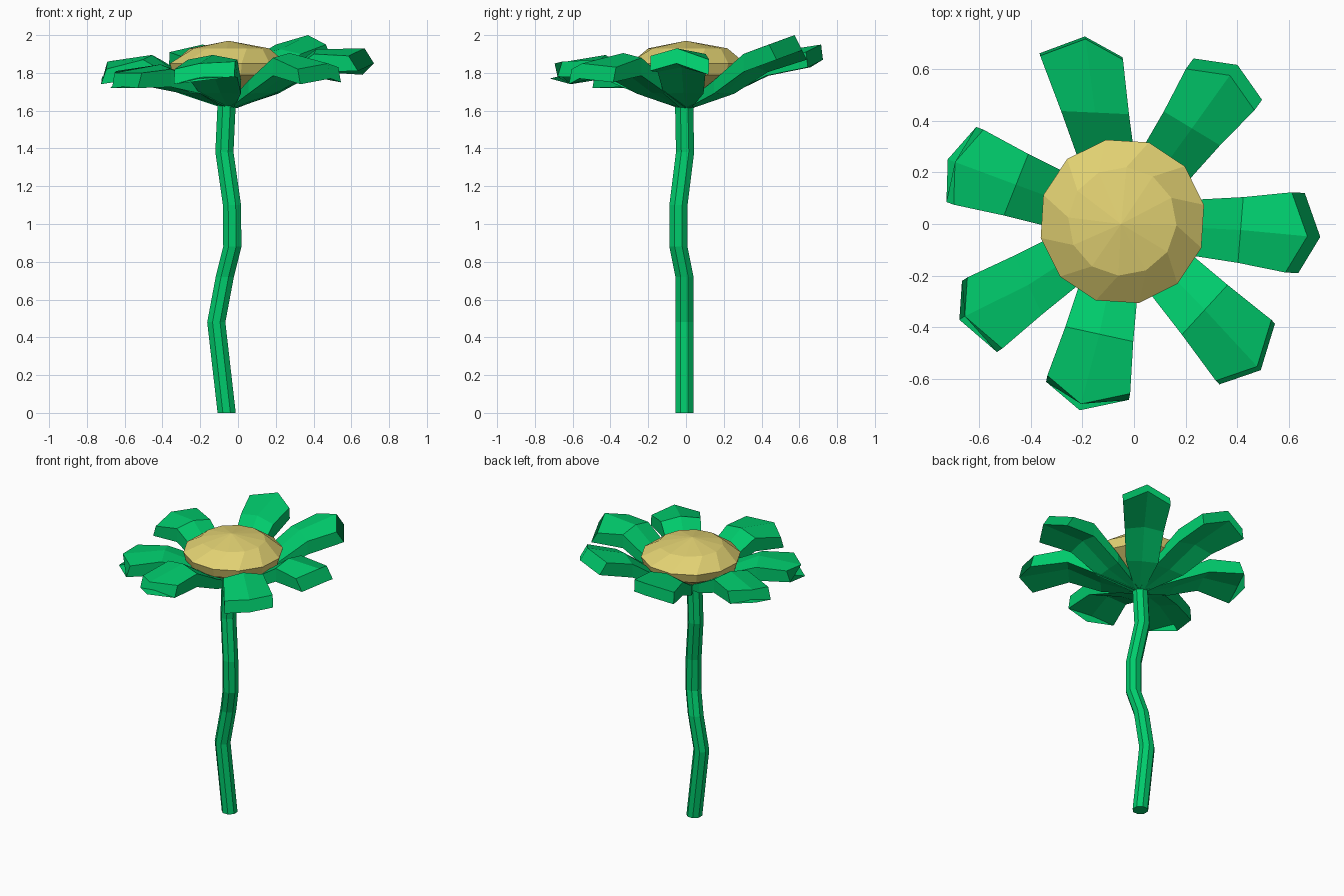
import bpy, bmesh
from math import cos, sin, tau
from mathutils import Vector

if "Cube" in bpy.data.objects:
    bpy.data.objects.remove(bpy.data.objects["Cube"])


def material(name, rgb):
    m = bpy.data.materials.new(name)
    m.diffuse_color = (*rgb, 1)
    m.use_nodes = True
    m.node_tree.nodes["Principled BSDF"].inputs["Base Color"].default_value = m.diffuse_color
    return m


GREEN = material("leaf green", (0.0, 0.60, 0.15))
YELLOW = material("pollen yellow", (0.76, 0.64, 0.17))
HUB = Vector((-0.045, 0, 0))


def loft(name, rings, mat):
    """Skin closed rings of equal size; a one-point end ring becomes an apex."""
    bm = bmesh.new()
    vs = [[bm.verts.new(p) for p in r] for r in rings]
    for a, b in zip(vs, vs[1:]):
        for i in range(len(a)):
            j = (i + 1) % len(a)
            if len(b) == 1:
                bm.faces.new((a[i], a[j], b[0]))
            else:
                bm.faces.new((a[i], a[j], b[j], b[i]))
    for end in (vs[0], vs[-1]):
        if len(end) > 2:
            bm.faces.new(end)
    bmesh.ops.recalc_face_normals(bm, faces=bm.faces)
    me = bpy.data.meshes.new(name)
    bm.to_mesh(me)
    bm.free()
    me.materials.append(mat)
    ob = bpy.data.objects.new(name, me)
    bpy.context.collection.objects.link(ob)
    return ob


def circle(x, y, z, r, n, turn=0.0):
    return [Vector((x + r * cos(tau * i / n + turn), y + r * sin(tau * i / n + turn), z))
            for i in range(n)]


# Crooked stem
path = [(-0.06, -0.008, 0), (-0.115, -0.008, 0.48), (-0.07, -0.008, 0.72), (-0.03, -0.04, 0.88),
        (-0.032, -0.04, 1.10), (-0.072, -0.005, 1.38), (-0.06, -0.01, 1.64)]
loft("stem", [circle(x, y, z, 0.052, 8, tau / 16) for x, y, z in path], GREEN)

# Faceted flower centre
profile = [(0.05, 1.655, 0.2), (0.305, 1.79, 0.2), (0.322, 1.85, 0.2), (0.21, 1.93, 0.45)]
rings = [circle(-0.045, 0.01, z, r, 12, t) for r, z, t in profile]
loft("flower_centre", rings + [[Vector((-0.05, 0, 1.97))]], YELLOW)

# Petals: tip left, middle, right (x, y); tip top heights; middle height; tip slant
petals = [
    ((0.66, 0.12), (0.72, -0.05), (0.635, -0.19), (1.87, 1.93, 1.89), 1.90, 0.05),
    ((0.23, 0.64), (0.40, 0.615), (0.495, 0.48), (1.95, 2.00, 1.95), 1.90, 0.05),
    ((-0.365, 0.66), (-0.19, 0.725), (-0.045, 0.645), (1.91, 1.95, 1.91), 1.88, 0.01),
    ((-0.725, 0.085), (-0.72, 0.25), (-0.61, 0.375), (1.82, 1.86, 1.87), 1.87, 0.03),
    ((-0.53, -0.495), (-0.675, -0.37), (-0.665, -0.22), (1.80, 1.80, 1.81), 1.82, 0.025),
    ((-0.02, -0.68), (-0.21, -0.72), (-0.34, -0.61), (1.86, 1.85, 1.82), 1.87, 0.025),
    ((0.545, -0.385), (0.49, -0.565), (0.33, -0.62), (1.83, 1.85, 1.82), 1.88, 0.02),
]


def section(c, side, top, bottom, ridge):
    lift = (0, ridge, 0)
    upper = [c + side * k + Vector((0, 0, top + h)) for k, h in zip((1, 0, -1), lift)]
    lower = [c + side * k + Vector((0, 0, bottom + h)) for k, h in zip((-1, 0, 1), lift)]
    return upper + lower


for n, (l, m, r, tops, mid_z, slant) in enumerate(petals):
    tip = [Vector((*p, 0)) for p in (l, m, r)]
    out = (tip[0] + tip[2]) / 2 - HUB
    d = out.normalized()
    side = (tip[0] - tip[2]) / 2
    upper = [p - d * slant + Vector((0, 0, z)) for p, z in zip(tip, tops)]
    lower = [p + Vector((0, 0, z - 0.08)) for p, z in zip(tip, tops)][::-1]
    loft(f"petal_{n + 1}", [
        section(HUB + d * 0.03, side.normalized() * 0.03, 1.65, 1.615, 0),
        section(HUB + out * 0.36, side * 0.68, 1.76, 1.69, 0.005),
        section(HUB + out * 0.66, side * 0.82, mid_z, mid_z - 0.095, 0.025),
        upper + lower,
    ], GREEN)
